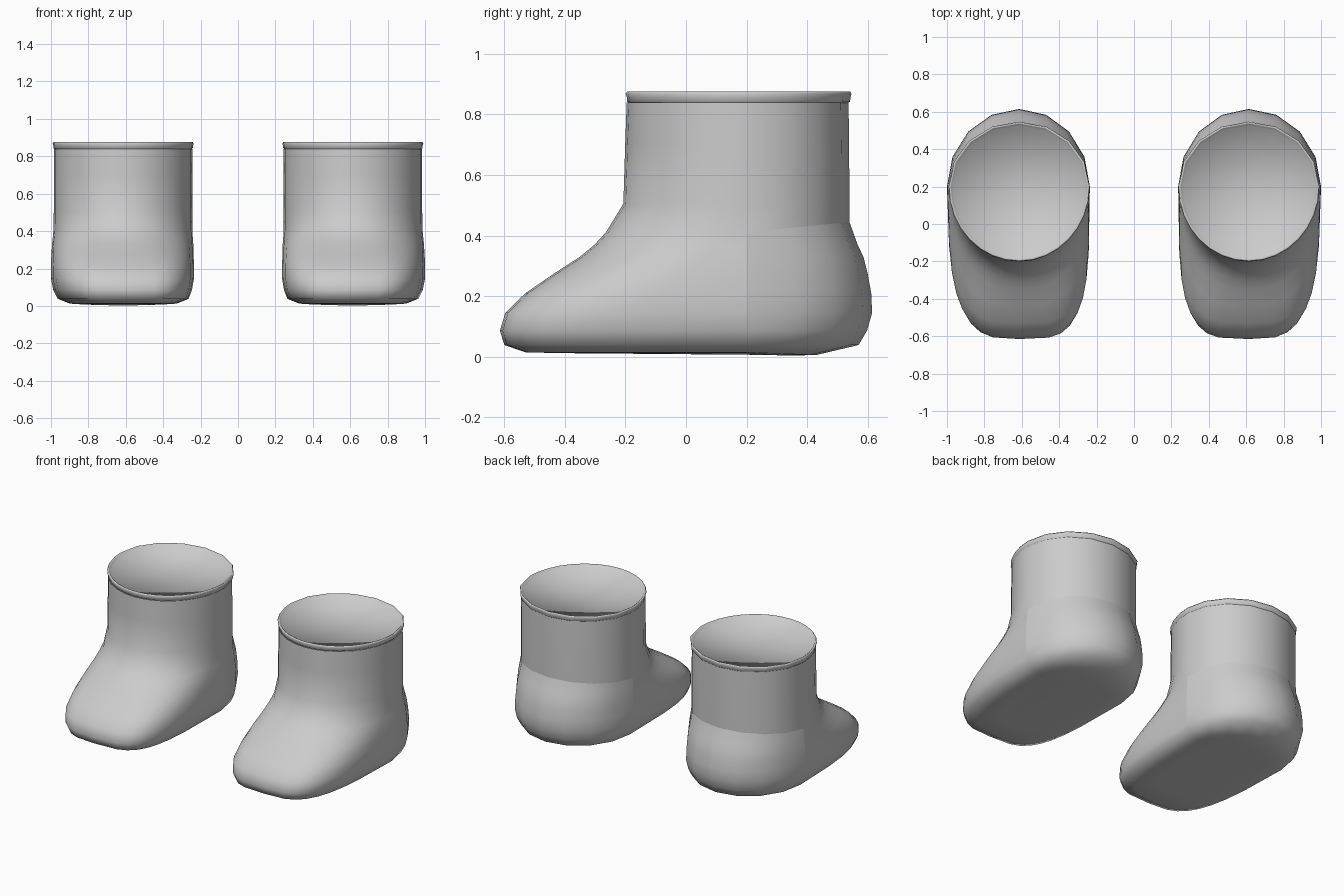
import bpy, bmesh, math

cube = bpy.data.objects.get("Cube")
if cube:
    bpy.data.objects.remove(cube)

CX, CY = 0.614, 0.20
# Angles round a section: coarse at the heel, finer round the toe
BACK_STEPS, FRONT_STEPS = 8, 16
ANGLES = ([math.pi * i / BACK_STEPS for i in range(BACK_STEPS)]
          + [math.pi * (1 + i / FRONT_STEPS) for i in range(FRONT_STEPS)])
SIDES = len(ANGLES)

grey = bpy.data.materials.new("soft grey")
grey.use_nodes = True
colour = (0.6, 0.6, 0.6, 1)
grey.diffuse_color = colour
grey.node_tree.nodes["Principled BSDF"].inputs["Base Color"].default_value = colour

# Foot and ankle: z, front y, back y, outer half width, inner half width,
# front squareness, rise towards the back
BOOT = [
    (0.011, -0.40, 0.32, 0.21, 0.21, 3.4, -0.008),
    (0.014, -0.53, 0.43, 0.29, 0.29, 3.4, -0.009),
    (0.038, -0.600, 0.57, 0.350, 0.350, 3.5, 0),
    (0.085, -0.615, 0.598, 0.374, 0.368, 3.5, 0),
    (0.145, -0.597, 0.615, 0.386, 0.378, 3.5, 0),
    (0.21, -0.530, 0.612, 0.386, 0.378, 3.3, 0),
    (0.275, -0.435, 0.600, 0.384, 0.377, 2.8, 0),
    (0.33, -0.350, 0.586, 0.380, 0.375, 2.4, 0),
    (0.37, -0.302, 0.567, 0.376, 0.372, 2.2, 0),
    (0.41, -0.265, 0.540, 0.372, 0.370, 2.05, 0.035),
    (0.505, -0.207, 0.540, 0.371, 0.370, 2.0, 0),
    (0.70, -0.201, 0.539, 0.371, 0.370, 2.0, 0),
    (0.84, -0.196, 0.537, 0.371, 0.370, 2.0, 0),
]
HEEL_TOP = 9
# Rolled lip and the shallow opening: z, radius
COLLAR = [(0.838, 0.366), (0.843, 0.372), (0.856, 0.373), (0.868, 0.377),
          (0.876, 0.372), (0.872, 0.364), (0.856, 0.354)]
OPENING_CENTRE_Z = 0.84


def power(v, n):
    return math.copysign(abs(v) ** (2 / n), v) if abs(v) > 1e-6 else 0


def ring(bm, side, z, front, back, outer, inner, square, rise=0):
    """One closed cross-section, squarer and narrower towards the toe."""
    verts = []
    for a in ANGLES:
        c, s = math.cos(a), math.sin(a)
        n = 2.0
        if s < 0:
            n = square if c > 0 else 2 + (square - 2) * 1.35
        px, py = power(c, n), power(s, n)
        taper = max(-py, 0) * (square - 2) * (0.03 if px > 0 else 0.01)
        x = CX + px * (outer if px > 0 else inner) * (1 - taper)
        y = CY + py * ((back - CY) if py > 0 else (CY - front))
        verts.append(bm.verts.new((side * x, y, z + rise * max(py, 0))))
    return verts


def loft(bm, rings):
    for a, b in zip(rings, rings[1:]):
        for i in range(SIDES):
            j = (i + 1) % SIDES
            bm.faces.new((a[i], a[j], b[j], b[i]))


def finish(bm, name, side):
    if side < 0:
        bmesh.ops.reverse_faces(bm, faces=bm.faces)
    for f in bm.faces:
        f.smooth = True
    mesh = bpy.data.meshes.new(name)
    bm.to_mesh(mesh)
    bm.free()
    mesh.materials.append(grey)
    bpy.context.collection.objects.link(bpy.data.objects.new(name, mesh))


for side, label in ((1, "left"), (-1, "right")):
    # Boot body with a closed sole
    bm = bmesh.new()
    rings = [ring(bm, side, *row) for row in BOOT]
    loft(bm, rings)
    bm.faces.new(rings[0][::-1])
    # Crisp seam around the top and front of the heel panel
    for i in range(BACK_STEPS):
        bm.edges.get((rings[HEEL_TOP][i], rings[HEEL_TOP][i + 1])).smooth = False
    for k in range(3, HEEL_TOP):
        for i in (0, BACK_STEPS):
            bm.edges.get((rings[k][i], rings[k + 1][i])).smooth = False
    finish(bm, label + "_boot", side)

    # Collar and opening
    bm = bmesh.new()
    rings = [ring(bm, side, z, CY - r * 1.06, CY + r * 0.92, r, r, 2.0) for z, r in COLLAR]
    loft(bm, rings)
    centre = bm.verts.new((side * CX, CY - 0.02, OPENING_CENTRE_Z))
    for i in range(SIDES):
        bm.faces.new((rings[-1][i], rings[-1][(i + 1) % SIDES], centre))
    finish(bm, label + "_collar", side)
